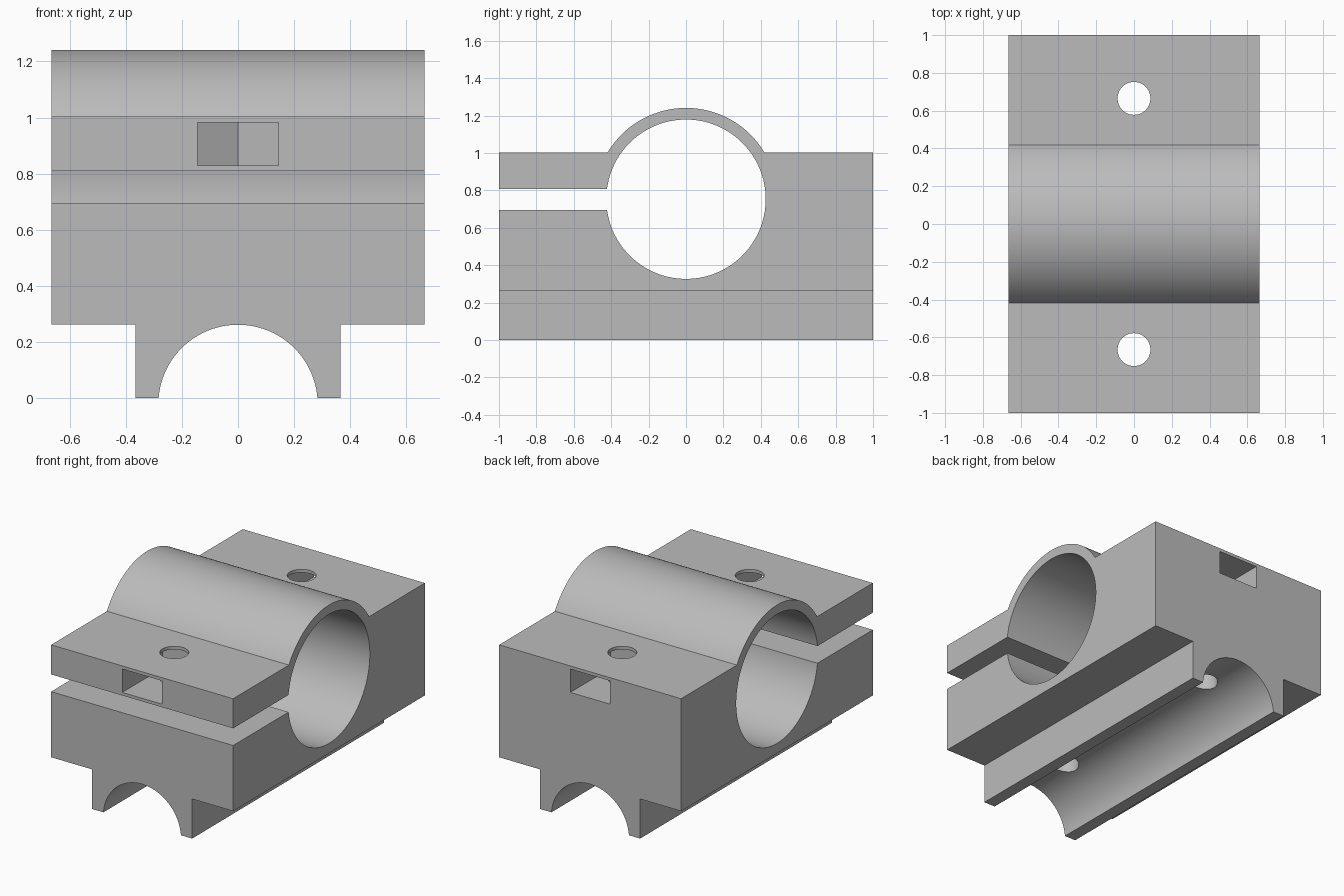
import bpy
import bmesh
from math import sin, cos, pi, asin, radians
from mathutils import Vector

cube = bpy.data.objects.get("Cube")
if cube:
    bpy.data.objects.remove(cube, do_unlink=True)

grey = bpy.data.materials.new("plain grey")
grey.use_nodes = True
COLOUR = (0.5, 0.5, 0.5, 1)
grey.diffuse_color = COLOUR
grey.node_tree.nodes["Principled BSDF"].inputs["Base Color"].default_value = COLOUR

HALF_X, HALF_Y = 0.665, 1.0
TOP, BASE = 1.004, 0.2615
BORE_Z, BORE_R, SHELL_R = 0.753, 0.426, 0.488
BOLT_Y, BOLT_R = 0.665, 0.087


def prism(name, points, axis, start, end):
    """Extrude a closed outline along an axis; points are the other two coordinates in order."""
    bm = bmesh.new()

    def place(p, d):
        c = list(p)
        c.insert(axis, d)
        return bm.verts.new(Vector(c))

    face = bm.faces.new([place(p, start) for p in points])
    new = bmesh.ops.extrude_face_region(bm, geom=[face])["geom"]
    shift = Vector((0, 0, 0))
    shift[axis] = end - start
    bmesh.ops.translate(bm, vec=shift, verts=[g for g in new if isinstance(g, bmesh.types.BMVert)])
    bmesh.ops.recalc_face_normals(bm, faces=bm.faces)
    mesh = bpy.data.meshes.new(name)
    bm.to_mesh(mesh)
    bm.free()
    mesh.materials.append(grey)
    obj = bpy.data.objects.new(name, mesh)
    bpy.context.collection.objects.link(obj)
    return obj


def arc(u, v, r, a0=0, a1=2 * pi, n=96, closed=True):
    count = n if closed else n + 1
    return [(u + r * cos(a0 + (a1 - a0) * i / n), v + r * sin(a0 + (a1 - a0) * i / n))
            for i in range(count)]


def rect(u0, u1, v0, v1):
    return [(u0, v0), (u1, v0), (u1, v1), (u0, v1)]


# Clamp block with the arched top
lip = asin((TOP - BORE_Z) / SHELL_R)
outline = [(-HALF_Y, TOP), (-HALF_Y, BASE), (HALF_Y, BASE), (HALF_Y, TOP)]
outline += arc(0, BORE_Z, SHELL_R, lip, pi - lip, 64, closed=False)
clamp = prism("clamp_block", outline, 0, -HALF_X, HALF_X)

# Saddle foot below the block, joined to it
foot = prism("saddle_foot", rect(-0.365, 0.365, 0, BASE + 0.03), 1, -HALF_Y, HALF_Y)

# Main bore, clamping gap and the half-round groove under the foot
cutters = [
    prism("bore_cutter", arc(0, BORE_Z, BORE_R, n=128), 0, -1, 1),
    prism("gap_cutter", rect(-1.2, -0.3, 0.695, 0.8085), 0, -1, 1),
    prism("groove_cutter", arc(0, -0.0225, 0.284), 1, -1.2, 1.2),
]

# Bolt holes and hexagonal nut pockets open to each end
NUT = 0.145
for name, s in (("front", -1), ("back", 1)):
    cutters.append(prism(name + "_bolt_cutter", arc(0, s * BOLT_Y, BOLT_R, n=48), 2, -0.5, 1.5))
    tip, shoulder = NUT / cos(pi / 6), NUT * 0.5 / cos(pi / 6)
    pocket = [(-NUT, s * 1.2), (NUT, s * 1.2), (NUT, s * (BOLT_Y - shoulder)),
              (0, s * (BOLT_Y - tip)), (-NUT, s * (BOLT_Y - shoulder))]
    cutters.append(prism(name + "_nut_cutter", pocket, 2, 0.829, 0.983))

bpy.context.view_layer.objects.active = clamp
for tool in [foot] + cutters:
    mod = clamp.modifiers.new(tool.name, 'BOOLEAN')
    mod.operation = 'UNION' if tool is foot else 'DIFFERENCE'
    mod.solver = 'EXACT'
    mod.object = tool
    bpy.ops.object.modifier_apply(modifier=mod.name)
    bpy.data.objects.remove(tool, do_unlink=True)

# Smooth the round surfaces, keep the edges crisp
bpy.ops.object.select_all(action='DESELECT')
clamp.select_set(True)
bpy.ops.object.shade_smooth_by_angle(angle=radians(30))
